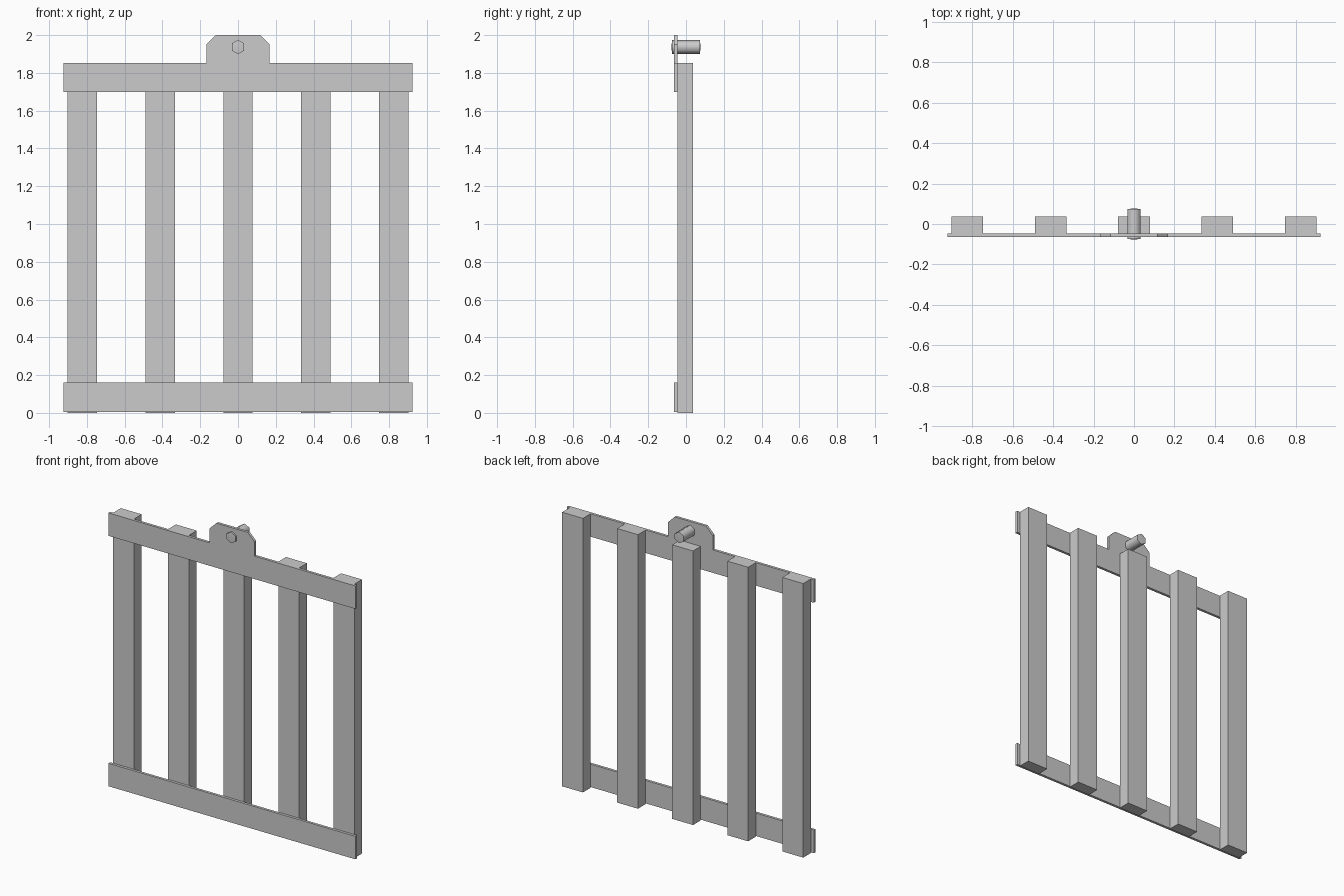
import bpy, bmesh
from math import sin, cos, radians

if "Cube" in bpy.data.objects:
    bpy.data.objects.remove(bpy.data.objects["Cube"])


def make_object(name, bm):
    bmesh.ops.recalc_face_normals(bm, faces=bm.faces)
    mesh = bpy.data.meshes.new(name)
    bm.to_mesh(mesh)
    bm.free()
    obj = bpy.data.objects.new(name, mesh)
    bpy.context.collection.objects.link(obj)
    return obj


def plate(name, outline, y0, y1):
    """Extrude an (x, z) outline from y0 to y1."""
    bm = bmesh.new()
    face = bm.faces.new([bm.verts.new((x, y0, z)) for x, z in outline])
    ext = bmesh.ops.extrude_face_region(bm, geom=[face])
    verts = [v for v in ext["geom"] if isinstance(v, bmesh.types.BMVert)]
    bmesh.ops.translate(bm, verts=verts, vec=(0, y1 - y0, 0))
    return make_object(name, bm)


def rect(x0, x1, z0, z1):
    return [(x0, z0), (x1, z0), (x1, z1), (x0, z1)]


FRONT, JOIN, BACK = -0.064, -0.046, 0.036

# Five upright bars
for i, x in enumerate((-0.824, -0.412, 0, 0.412, 0.824)):
    plate(f"upright_bar_{i + 1}", rect(x - 0.078, x + 0.078, 0, 1.853), JOIN, BACK)

# Bottom rail
plate("bottom_rail", rect(-0.924, 0.924, 0.005, 0.16), FRONT, JOIN)

# Top rail with chamfered hanging tab
half = [(0.924, 1.698), (0.924, 1.853), (0.168, 1.853), (0.168, 1.95), (0.117, 2.0)]
plate("top_rail", half + [(-x, z) for x, z in reversed(half)], FRONT, JOIN)

# Six-sided pivot pin with slightly pointed ends
bm = bmesh.new()
pz, r = 1.937, 0.038
rings = [[bm.verts.new((r * sin(radians(60 * k)), y, pz + r * cos(radians(60 * k))))
          for k in range(6)] for y in (-0.074, 0.074)]
tips = [bm.verts.new((0, y, pz)) for y in (-0.077, 0.077)]
for k in range(6):
    n = (k + 1) % 6
    bm.faces.new((rings[0][k], rings[0][n], rings[1][n], rings[1][k]))
    for ring, tip in zip(rings, tips):
        bm.faces.new((ring[k], ring[n], tip))
pin = make_object("pivot_pin", bm)
bpy.context.view_layer.objects.active = pin
pin.select_set(True)
bpy.ops.object.shade_smooth_by_angle(angle=radians(65))
